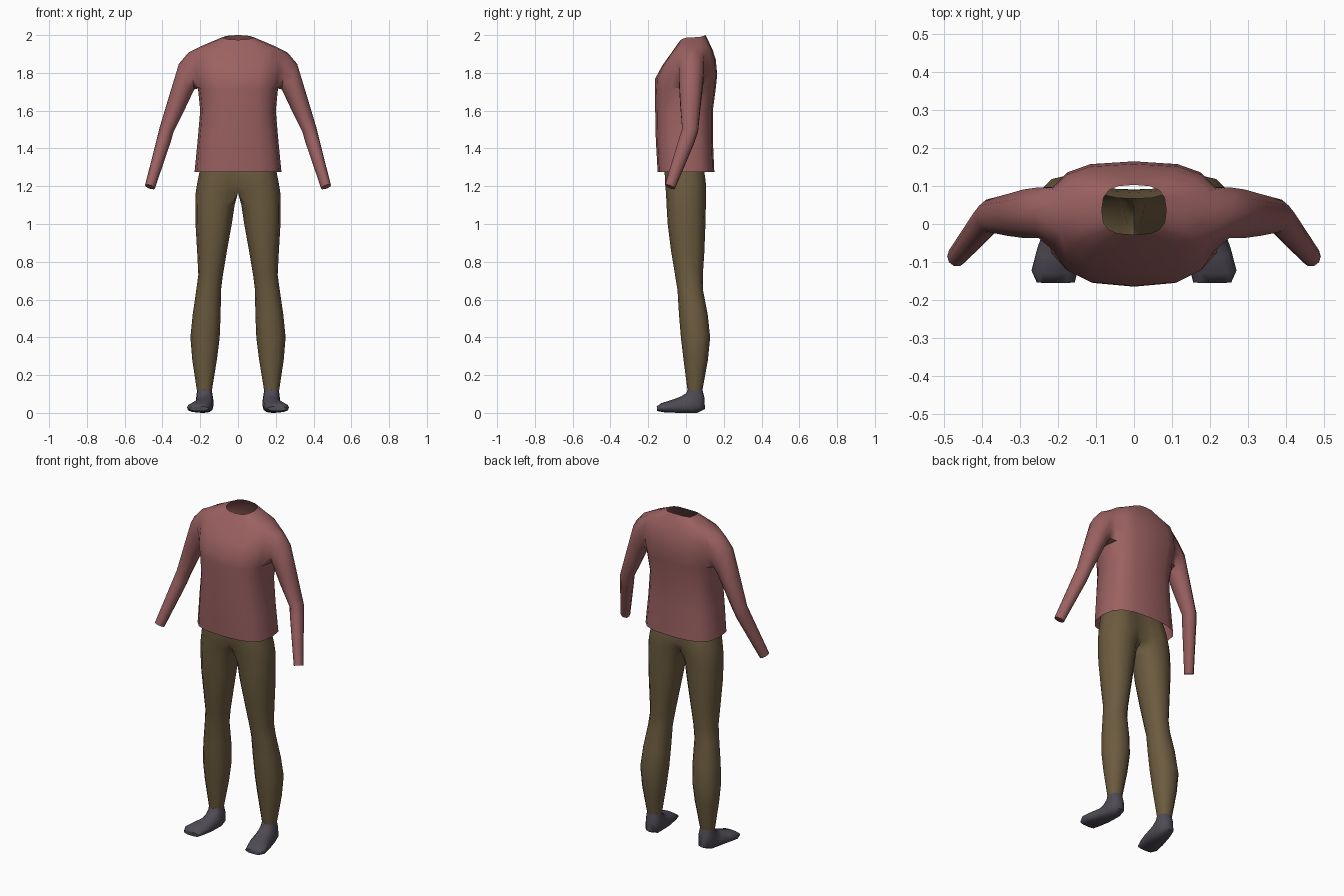
import bpy, bmesh, math
from mathutils import Vector

if "Cube" in bpy.data.objects:
    bpy.data.objects.remove(bpy.data.objects["Cube"])


def material(name, rgb):
    m = bpy.data.materials.new(name)
    m.diffuse_color = (*rgb, 1)
    m.use_nodes = True
    m.node_tree.nodes["Principled BSDF"].inputs["Base Color"].default_value = m.diffuse_color
    return m


RED = material("dusty red", (0.33, 0.12, 0.12))
BROWN = material("olive brown", (0.15, 0.105, 0.05))
GREY = material("dark grey", (0.078, 0.07, 0.09))


def power(v, p):
    return math.copysign(abs(v) ** p, v)


def bridge(bm, a, b, skip=()):
    """Quads between two closed rings of equal length."""
    n = len(a)
    for i in range(n):
        if i not in skip:
            bm.faces.new((a[i], a[(i + 1) % n], b[(i + 1) % n], b[i]))


def finish(bm, name, mat, angle):
    """Turn a right-hand half into a mirrored, smooth object."""
    loose = [v for v in bm.verts if not v.link_faces]
    bmesh.ops.delete(bm, geom=loose, context='VERTS')
    geom = bm.verts[:] + bm.edges[:] + bm.faces[:]
    bmesh.ops.mirror(bm, geom=geom, axis='X', merge_dist=0.0005)
    bmesh.ops.remove_doubles(bm, verts=bm.verts, dist=0.0005)
    bmesh.ops.recalc_face_normals(bm, faces=bm.faces)
    me = bpy.data.meshes.new(name)
    bm.to_mesh(me)
    bm.free()
    me.materials.append(mat)
    ob = bpy.data.objects.new(name, me)
    bpy.context.collection.objects.link(ob)
    bpy.ops.object.select_all(action='DESELECT')
    ob.select_set(True)
    bpy.context.view_layer.objects.active = ob
    bpy.ops.object.shade_smooth_by_angle(angle=math.radians(angle))


# Shirt body: half rings as front (y, z), side (x, y, z), back (y, z)
body = [((-.150, 1.275), (.230, .000, 1.275), (.150, 1.275)),
        ((-.160, 1.45), (.213, .000, 1.45), (.142, 1.45)),
        ((-.163, 1.60), (.200, .005, 1.60), (.142, 1.60)),
        ((-.165, 1.71), (.212, .018, 1.72), (.158, 1.72)),
        ((-.163, 1.77), (.225, .028, 1.79), (.165, 1.79)),
        ((-.125, 1.84), (.225, .030, 1.87), (.158, 1.87)),
        ((-.078, 1.905), (.205, .032, 1.937), (.140, 1.925)),
        ((-.047, 1.95), (.140, .035, 1.965), (.118, 1.97)),
        ((-.028, 1.975), (.085, .035, 1.988), (.103, 2.0))]
bm = bmesh.new()
rows = []
for front, side, back in body:
    row = []
    for i in range(9):
        a = math.radians(-90 + 22.5 * i)
        c, s = (max(math.cos(a), 0), math.sin(a))
        if i in (0, 8):
            c = 0
        end = front if s < 0 else back
        y = side[1] + (end[0] - side[1]) * abs(s) ** .7
        z = side[2] * c * c + end[1] * s * s
        row.append(bm.verts.new((side[0] * c ** .7, y, z)))
    rows.append(row)
for r in range(8):
    for i in range(8):
        if not (3 <= r < 6 and 3 <= i < 5):      # armhole left open
            bm.faces.new((rows[r][i], rows[r][i + 1],
                          rows[r + 1][i + 1], rows[r + 1][i]))

# Sleeve: outer (x, z), inner (x, z), middle y, half depth, tilt
sleeve = [((.262, 1.908), (.232, 1.712), .030, .070, 0),
          ((.313, 1.848), (.252, 1.670), .027, .067, 0),
          ((.358, 1.70), (.285, 1.60), .024, .058, 0),
          ((.415, 1.51), (.342, 1.485), .022, .044, -.005),
          ((.430, 1.45), (.356, 1.435), .004, .042, -.012),
          ((.492, 1.205), (.440, 1.188), -.085, .027, -.010)]
hole = [(6, 4), (6, 5), (5, 5), (4, 5), (3, 5), (3, 4), (3, 3), (4, 3), (5, 3), (6, 3)]
last = [rows[r][i] for r, i in hole]
for out, inn, cy, half, tilt in sleeve:
    ring = []
    for k in range(10):
        a = math.radians(36 * k)
        t, s = (1 + math.cos(a)) / 2, math.sin(a)
        ring.append(bm.verts.new((inn[0] + (out[0] - inn[0]) * t, cy + half * s,
                                  inn[1] + (out[1] - inn[1]) * t + tilt * s)))
    bridge(bm, last, ring)
    last = ring
bm.faces.new(last)
finish(bm, "shirt", RED, 60)

# Trousers: z, inner x, outer x, front y, back y; the first rings form the hips
legs = [(1.34, 0, .190, -.110, .080),
        (1.27, 0, .205, -.113, .098),
        (1.21, 0, .217, -.110, .106),
        (1.165, 0, .224, -.106, .106),
        (1.10, .018, .226, -.103, .105),
        (1.00, .033, .225, -.097, .103),
        (.85, .060, .216, -.078, .097),
        (.73, .080, .210, -.058, .089),
        (.65, .090, .221, -.045, .090),
        (.52, .092, .240, -.037, .115),
        (.40, .097, .252, -.027, .128),
        (.28, .112, .242, -.013, .116),
        (.12, .138, .218, .008, .087)]
bm = bmesh.new()
last = None
for n, (z, x0, x1, y0, y1) in enumerate(legs):
    ring = []
    for i in range(12):
        a = math.radians(30 * i)
        c, s = power(math.cos(a), .9), power(math.sin(a), .9)
        x = (x0 + x1) / 2 + (x1 - x0) / 2 * c
        y = (y0 + y1) / 2 + (y1 - y0) / 2 * s
        zz = z
        if n < 4 and i in (5, 6, 7):             # centre seam and crotch
            x = 0
            y = (y0 + y1) / 2 + (y1 - y0) / 2 * (6 - i) * (.86 if n < 3 else .6)
        ring.append(bm.verts.new((x, y, zz)))
    if last:
        bridge(bm, last, ring, (5, 6) if n < 4 else ())
    last = ring
finish(bm, "trousers", BROWN, 70)

# Shoes: tube bent from ankle to toe, as top (y, z), bottom (y, z), middle x, half width
shoe = [((.012, .135), (.084, .135), .178, .037),
        ((.002, .105), (.098, .080), .177, .043),
        ((-.025, .088), (.100, .020), .177, .048),
        ((-.050, .078), (.060, .000), .180, .050),
        ((-.090, .064), (-.040, .000), .195, .060),
        ((-.130, .052), (-.115, .003), .209, .061),
        ((-.155, .034), (-.153, .010), .206, .050)]
bm = bmesh.new()
last = None
for top, bot, cx, w in shoe:
    ring = []
    for k in range(12):
        a = math.radians(30 * k)
        t, s = (1 + power(math.cos(a), .8)) / 2, power(math.sin(a), .8)
        p = Vector(bot).lerp(Vector(top), t)
        ring.append(bm.verts.new((cx + w * s, p.x, p.y)))
    if last:
        bridge(bm, last, ring)
    last = ring
bm.faces.new(last)
finish(bm, "shoes", GREY, 60)
